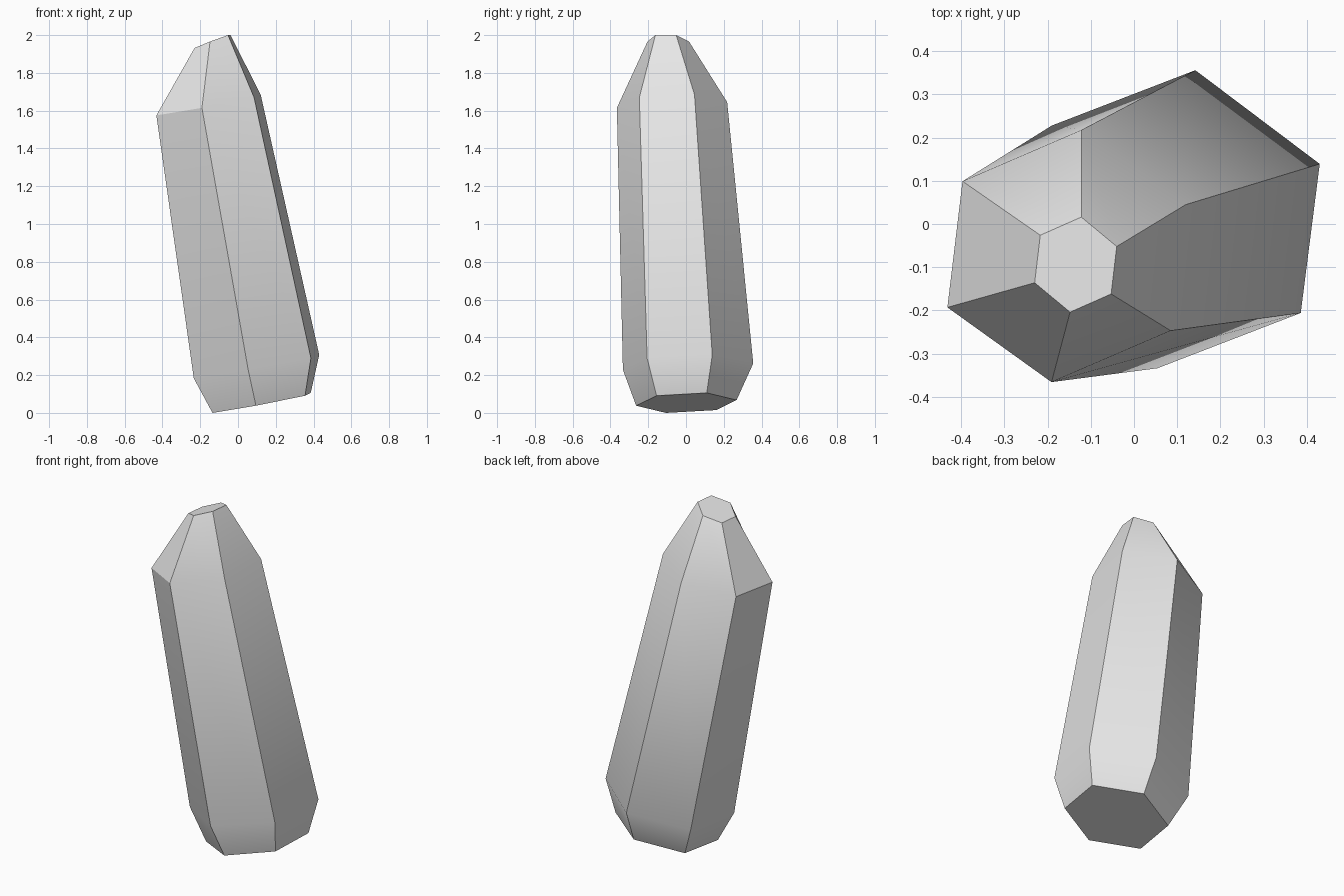
import bpy
import bmesh
import math
from mathutils import Vector

cube = bpy.data.objects.get("Cube")
if cube:
    bpy.data.objects.remove(cube, do_unlink=True)

# Stone material
stone = bpy.data.materials.new("grey_stone")
stone.use_nodes = True
colour = (0.8, 0.8, 0.8, 1)
stone.diffuse_color = colour
stone.node_tree.nodes["Principled BSDF"].inputs["Base Color"].default_value = colour


def hexagon(bm, centre, corner, next_corner):
    """Regular hexagon from its centre and two neighbouring corner offsets."""
    c, a, b = Vector(centre), Vector(corner), Vector(next_corner)
    return [bm.verts.new(c + offset) for offset in (a, b, b - a, -a, -b, a - b)]


# Leaning crystal: base, lower shoulder, upper shoulder, tip
sections = [
    ((.125, .002, .053), (.26, .108, .053), (.23, -.158, .038)),
    ((.098, .011, .245), (.332, .128, .062), (.288, -.217, .045)),
    ((-.156, -.074, 1.63), (.276, .119, .055), (.241, -.173, .04)),
    ((-.135, -.094, 1.966), (.095, .042, .034), (.082, -.068, .034)),
]

bm = bmesh.new()
rings = [hexagon(bm, *section) for section in sections]

# Side facets between neighbouring sections
for low, high in zip(rings, rings[1:]):
    for i in range(len(low)):
        j = (i + 1) % len(low)
        bm.faces.new((low[i], low[j], high[j], high[i]))

# Flat base and tip
bm.faces.new(rings[0])
bm.faces.new(rings[-1])
bmesh.ops.recalc_face_normals(bm, faces=bm.faces)

mesh = bpy.data.meshes.new("crystal")
bm.to_mesh(mesh)
bm.free()
mesh.materials.append(stone)
crystal = bpy.data.objects.new("crystal", mesh)
bpy.context.collection.objects.link(crystal)

# Soft shoulders, crisp long edges
bpy.ops.object.select_all(action="DESELECT")
crystal.select_set(True)
bpy.context.view_layer.objects.active = crystal
bpy.ops.object.shade_smooth_by_angle(angle=math.radians(30))
